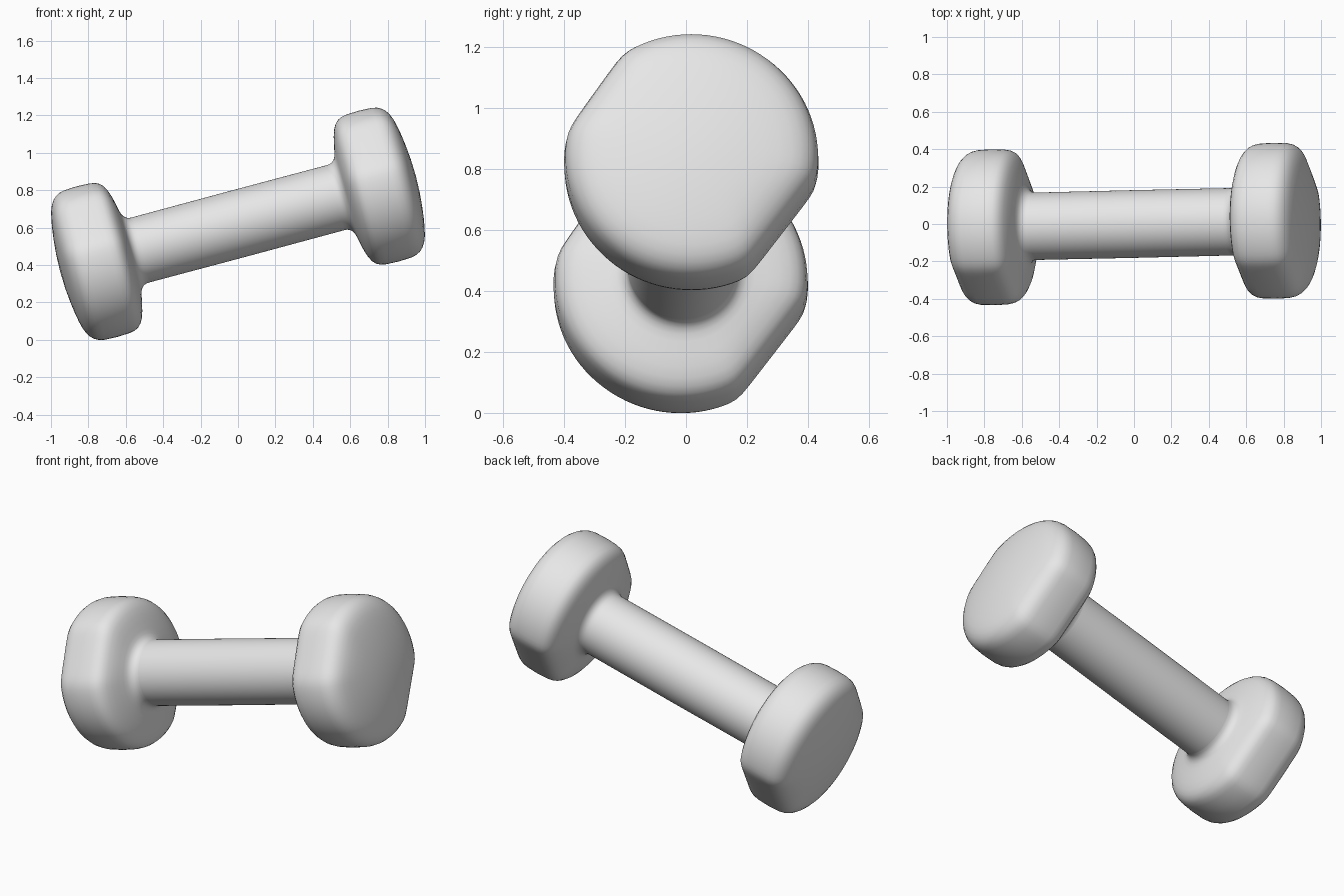
import bpy, bmesh, math
from mathutils import Vector

if "Cube" in bpy.data.objects:
    bpy.data.objects.remove(bpy.data.objects["Cube"])

# Tilted axis frame of the dumbbell
PITCH, YAW = math.radians(15), 0.023
CENTRE = Vector((0, 0, 0.62))
U = Vector((math.cos(PITCH) * math.cos(YAW), math.cos(PITCH) * math.sin(YAW), math.sin(PITCH)))
W = Vector((-math.sin(YAW), math.cos(YAW), 0))
V = U.cross(W)
SEG = 96

grey = bpy.data.materials.new("light_grey")
grey.diffuse_color = (0.8, 0.8, 0.8, 1)
grey.use_nodes = True
grey.node_tree.nodes["Principled BSDF"].inputs["Base Color"].default_value = grey.diffuse_color


def flat_factor(t):
    """Round outline trimmed by two soft flats on opposite sides."""
    s = 1.0
    for deg, d in ((145, 0.93), (-37, 0.90)):
        c = max(0.0, math.cos(t - math.radians(deg))) / d
        s += c ** 60
    return s ** (-1 / 60)


def loft(name, profile, side=1):
    """Rings along the axis from (distance, radius) pairs; radius 0 closes the end."""
    bm = bmesh.new()
    rings = []
    for a, r in profile:
        base = CENTRE + U * a * side
        if r == 0:
            rings.append([bm.verts.new(base)])
            continue
        w = min(1, max(0, (r - 0.2) / 0.14))
        ring = []
        for i in range(SEG):
            t = 2 * math.pi * i / SEG
            q = r * (1 + w * (flat_factor(t) - 1))
            ring.append(bm.verts.new(base + (W * math.cos(t) + V * math.sin(t)) * q))
        rings.append(ring)
    for lo, hi in zip(rings, rings[1:]):
        for i in range(SEG):
            j = (i + 1) % SEG
            f = [lo[i], lo[j], hi[0]] if len(hi) == 1 else [lo[i], lo[j], hi[j], hi[i]]
            if side < 0:
                f.reverse()
            bm.faces.new(f)
    mesh = bpy.data.meshes.new(name)
    bm.to_mesh(mesh)
    bm.free()
    mesh.materials.append(grey)
    for p in mesh.polygons:
        p.use_smooth = True
    obj = bpy.data.objects.new(name, mesh)
    bpy.context.collection.objects.link(obj)
    return obj


# Head profile: fillet from the handle, domed inner face, rim, domed end
HEAD = [(0.54, 0.18), (0.555, 0.181), (0.57, 0.187), (0.583, 0.199), (0.592, 0.216),
        (0.598, 0.24), (0.606, 0.28), (0.616, 0.32), (0.628, 0.355), (0.642, 0.38),
        (0.66, 0.398), (0.68, 0.408), (0.71, 0.414), (0.78, 0.417), (0.85, 0.414),
        (0.88, 0.407), (0.902, 0.395), (0.92, 0.378), (0.935, 0.355), (0.947, 0.325),
        (0.957, 0.285), (0.966, 0.235), (0.974, 0.175), (0.981, 0.1), (0.985, 0)]

loft("handle", [(-0.54, 0.18), (0, 0.181), (0.54, 0.18)])
loft("right_head", HEAD, 1)
loft("left_head", HEAD, -1)
